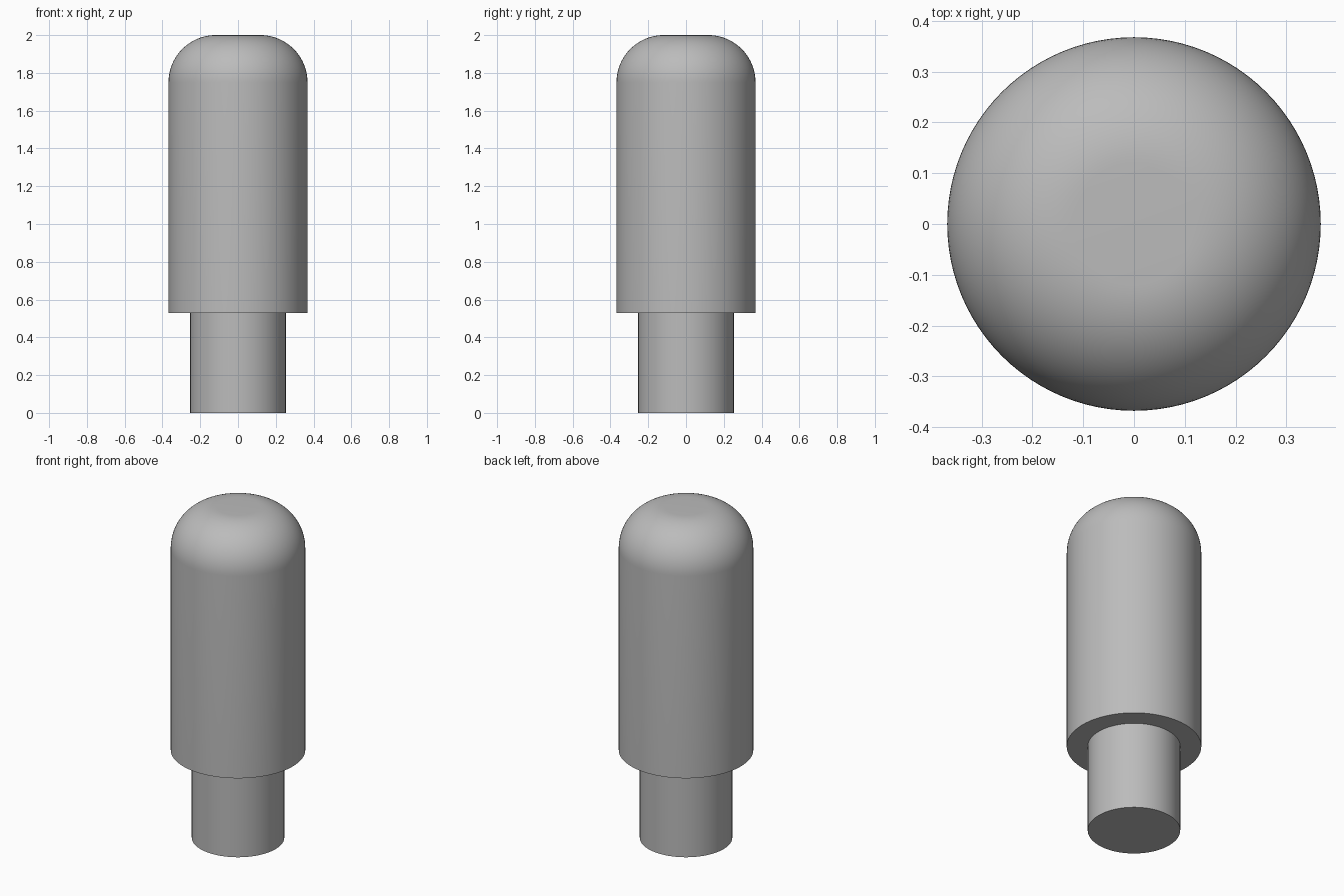
import bpy
import bmesh
import math

cube = bpy.data.objects.get("Cube")
if cube:
    bpy.data.objects.remove(cube, do_unlink=True)

SEGMENTS = 96
GREY = (0.5, 0.5, 0.5, 1.0)

grey = bpy.data.materials.new("plain grey")
grey.use_nodes = True
grey.diffuse_color = GREY
grey.node_tree.nodes["Principled BSDF"].inputs["Base Color"].default_value = GREY


def lathe(name, profile):
    """Revolve an open (radius, z) profile, listed bottom to top, and cap its ends."""
    bm = bmesh.new()
    rings = []
    for r, z in profile:
        angles = [math.tau * i / SEGMENTS for i in range(SEGMENTS)]
        rings.append([bm.verts.new((r * math.cos(a), r * math.sin(a), z)) for a in angles])
    for low, high in zip(rings, rings[1:]):
        for i in range(SEGMENTS):
            j = (i + 1) % SEGMENTS
            bm.faces.new((low[i], low[j], high[j], high[i]))
    bm.faces.new(rings[0][::-1])
    bm.faces.new(rings[-1])
    mesh = bpy.data.meshes.new(name)
    bm.to_mesh(mesh)
    bm.free()
    mesh.materials.append(grey)
    obj = bpy.data.objects.new(name, mesh)
    bpy.context.collection.objects.link(obj)
    bpy.ops.object.select_all(action="DESELECT")
    obj.select_set(True)
    bpy.context.view_layer.objects.active = obj
    bpy.ops.object.shade_smooth_by_angle(angle=math.radians(30))
    return obj


# One solid turned pin: narrow shank, flat shoulder, wide body, rounded top edge
SHANK_R, BODY_R, SHOULDER_Z, TOP_Z, FILLET = 0.253, 0.368, 0.53, 2.0, 0.25
STEPS = 20
profile = [(SHANK_R, 0), (SHANK_R, SHOULDER_Z), (BODY_R, SHOULDER_Z)]
for k in range(STEPS + 1):
    a = math.pi / 2 * k / STEPS
    profile.append((BODY_R - FILLET + FILLET * math.cos(a),
                    TOP_Z - FILLET + FILLET * math.sin(a)))
lathe("stepped_pin", profile)
